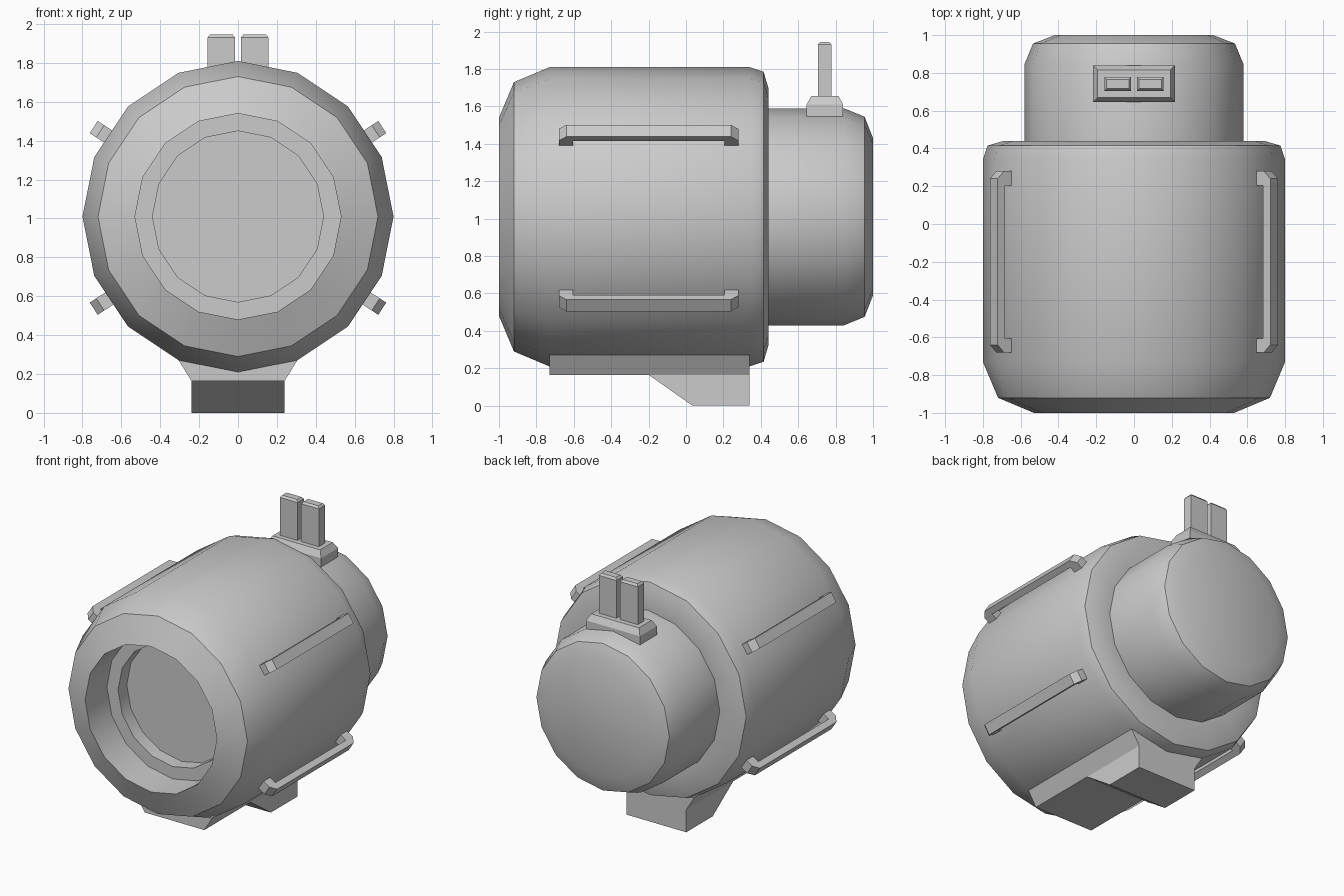
import bpy, bmesh, math
from mathutils import Vector

if "Cube" in bpy.data.objects:
    bpy.data.objects.remove(bpy.data.objects["Cube"])

AXIS_Z = 1.01
SIDES = 16


def finish(name, bm, smooth=False):
    bmesh.ops.recalc_face_normals(bm, faces=bm.faces)
    mesh = bpy.data.meshes.new(name)
    bm.to_mesh(mesh)
    bm.free()
    ob = bpy.data.objects.new(name, mesh)
    bpy.context.collection.objects.link(ob)
    if smooth:
        bpy.ops.object.select_all(action='DESELECT')
        ob.select_set(True)
        bpy.context.view_layer.objects.active = ob
        bpy.ops.object.shade_smooth_by_angle(angle=math.radians(30))
    return ob


def lathe(name, profile):
    """Revolve (radius, y) points around the body axis, capping both ends."""
    bm = bmesh.new()
    rings = []
    for r, y in profile:
        angles = [2 * math.pi * i / SIDES for i in range(SIDES)]
        rings.append([bm.verts.new((r * math.cos(a), y, AXIS_Z + r * math.sin(a))) for a in angles])
    for a, b in zip(rings, rings[1:]):
        for i in range(SIDES):
            j = (i + 1) % SIDES
            bm.faces.new((a[i], a[j], b[j], b[i]))
    bm.faces.new(rings[0])
    bm.faces.new(rings[-1])
    return finish(name, bm, True)


def prism(name, start, end):
    """Join two matching outlines of 3D points into a solid."""
    bm = bmesh.new()
    a = [bm.verts.new(p) for p in start]
    b = [bm.verts.new(p) for p in end]
    bm.faces.new(a)
    bm.faces.new(b)
    for i in range(len(a)):
        j = (i + 1) % len(a)
        bm.faces.new((a[i], a[j], b[j], b[i]))
    return finish(name, bm)


def chamfered_block(name, x0, x1, y0, y1, z0, z1, inset, drop):
    """Box whose top edge is chamfered all round."""
    bm = bmesh.new()
    rings = []
    for z, d in ((z0, 0), (z1 - drop, 0), (z1, inset)):
        pts = ((x0 + d, y0 + d), (x1 - d, y0 + d), (x1 - d, y1 - d), (x0 + d, y1 - d))
        rings.append([bm.verts.new((x, y, z)) for x, y in pts])
    for a, b in zip(rings, rings[1:]):
        for i in range(4):
            j = (i + 1) % 4
            bm.faces.new((a[i], a[j], b[j], b[i]))
    bm.faces.new(rings[0])
    bm.faces.new(rings[-1])
    return finish(name, bm)


# Main housing: recessed front, large barrel, narrower rear barrel
lathe("housing", [
    (0.44, -0.65), (0.44, -0.75), (0.53, -0.75), (0.53, -1.0),
    (0.72, -0.92), (0.80, -0.73), (0.80, 0.34), (0.775, 0.415), (0.69, 0.44),
    (0.58, 0.44), (0.58, 0.845), (0.535, 0.955), (0.42, 1.0)])

# Tapered mounting rail under the barrel
def rail_outline(y):
    return [(-0.305, y, 0.27), (0.305, y, 0.27), (0.24, y, 0.165), (-0.24, y, 0.165)]

prism("mounting_rail", rail_outline(-0.73), rail_outline(0.34))

# Wedge foot
foot = [(-0.2, 0.165), (0.035, 0.0), (0.34, 0.0), (0.34, 0.165)]
prism("foot", [(-0.24, y, z) for y, z in foot], [(0.24, y, z) for y, z in foot])

# Four side handles: (y, depth from outer face) profile
handle = [(-0.68, 0.11), (-0.68, 0.04), (-0.64, 0), (0.24, 0), (0.28, 0.04), (0.28, 0.11),
          (0.205, 0.11), (0.205, 0.045), (-0.605, 0.045), (-0.605, 0.11)]
tilt = math.radians(33)
for sx, side in ((1, "right"), (-1, "left")):
    for sz, level in ((1, "upper"), (-1, "lower")):
        out = Vector((sx * math.cos(tilt), 0, sz * math.sin(tilt)))
        across = Vector((-out.z, 0, out.x)) * 0.0375
        mid = Vector((sx * 0.742, 0, 1.003 + sz * 0.467))
        path = [mid - out * d + Vector((0, y, 0)) for y, d in handle]
        prism(f"handle_{level}_{side}", [p - across for p in path], [p + across for p in path])

# Top connector: chamfered base with two upright prongs
chamfered_block("connector_base", -0.217, 0.217, 0.645, 0.84, 1.545, 1.655, 0.025, 0.045)
for s, side in ((1, "right"), (-1, "left")):
    xs = sorted((s * 0.015, s * 0.157))
    chamfered_block(f"prong_{side}", xs[0], xs[1], 0.705, 0.778, 1.64, 1.945, 0.012, 0.015)
